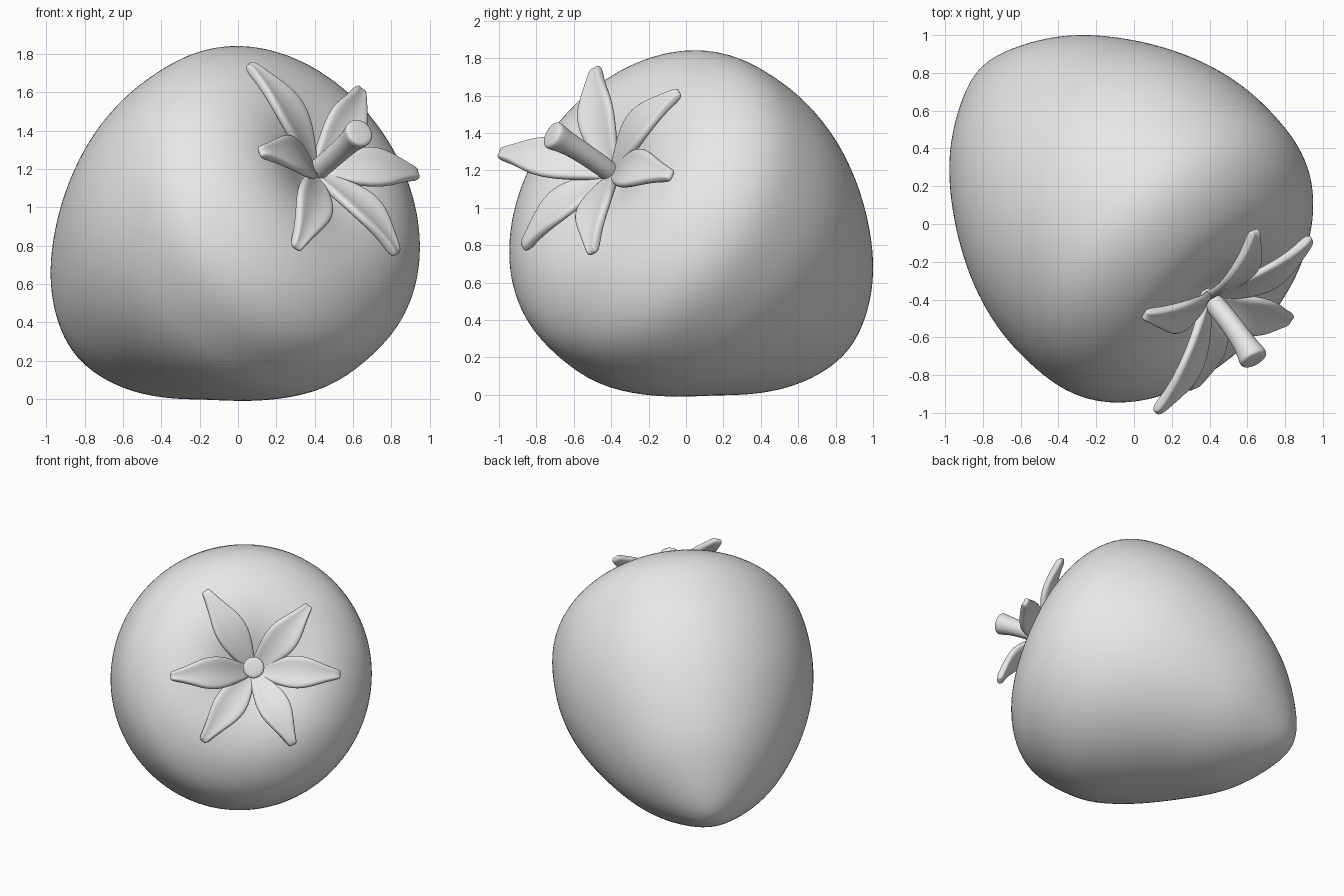
import bpy, bmesh, math
from mathutils import Vector

cube = bpy.data.objects.get("Cube")
if cube:
    bpy.data.objects.remove(cube, do_unlink=True)

grey = bpy.data.materials.new("plain_grey")
grey.use_nodes = True
grey.diffuse_color = (0.8, 0.8, 0.8, 1)
grey.node_tree.nodes["Principled BSDF"].inputs["Base Color"].default_value = (0.8, 0.8, 0.8, 1)

# Tilted frame of the fruit: axis runs from the calyx to the tip
AXIS = Vector((-0.624, 0.624, -0.469)).normalized()
UP = (Vector((0, 0, 1)) - AXIS * AXIS.z).normalized()
SIDE = AXIS.cross(UP)
CROWN = Vector((0.39, -0.38, 1.17))


def finish(name, bm, levels, thickness=0):
    """Turn a bmesh into a smooth subdivided object."""
    bmesh.ops.recalc_face_normals(bm, faces=bm.faces)
    mesh = bpy.data.meshes.new(name)
    bm.to_mesh(mesh)
    bm.free()
    mesh.polygons.foreach_set("use_smooth", [True] * len(mesh.polygons))
    mesh.materials.append(grey)
    obj = bpy.data.objects.new(name, mesh)
    bpy.context.collection.objects.link(obj)
    if thickness:
        solid = obj.modifiers.new("thickness", "SOLIDIFY")
        solid.thickness = thickness
        solid.offset = 0
    sub = obj.modifiers.new("smooth", "SUBSURF")
    sub.levels = sub.render_levels = levels
    return obj


def skin(rows, closed):
    """Join rows of points with quads; closed rows become capped rings."""
    bm = bmesh.new()
    grid = [[bm.verts.new(p) for p in row] for row in rows]
    n = len(grid[0])
    for a, b in zip(grid, grid[1:]):
        for i in range(n if closed else n - 1):
            j = (i + 1) % n
            bm.faces.new((a[i], a[j], b[j], b[i]))
    if closed:
        bm.faces.new(grid[0])
        bm.faces.new(grid[-1])
    return bm


# Fruit body: (distance along axis, radius), slightly oval and flatter underneath
profile = [(0.03, 0.02), (0.015, 0.08), (-0.03, 0.18), (-0.075, 0.31), (-0.085, 0.46),
           (-0.045, 0.62), (0.05, 0.765), (0.17, 0.87), (0.31, 0.92), (0.48, 0.933),
           (0.64, 0.933), (0.82, 0.905), (1.0, 0.85), (1.2, 0.76), (1.4, 0.64),
           (1.55, 0.525), (1.66, 0.41), (1.76, 0.285), (1.84, 0.165), (1.88, 0.07), (1.885, 0.02)]
origin = Vector((0.39, -0.375, 1.16))
SEGMENTS = 40
rings = []
for t, r in profile:
    sag = max(-0.015, min(0.11, 0.22 * (t - 0.7)))
    ring = []
    for k in range(SEGMENTS):
        ang = math.tau * k / SEGMENTS
        oval = 1 + 0.013 * math.cos(2 * (ang - 0.5))
        rad = r * oval * (1 - sag * max(0, -math.cos(ang)) ** 2)
        ring.append(origin + AXIS * t + UP * (rad * math.cos(ang)) + SIDE * (rad * math.sin(ang)))
    rings.append(ring)
finish("fruit_body", skin(rings, True), 2)

# Sepals: cupped leaves reaching from the crown to each tip
tips = [(0.05, -0.48, 1.75), (0.64, -0.03, 1.62), (0.94, -0.07, 1.17),
        (0.83, -0.5, 0.75), (0.3, -0.87, 0.78), (0.11, -1.0, 1.29)]
widths = [0.035, 0.065, 0.1, 0.12, 0.115, 0.085, 0.052, 0.03]
for number, tip in enumerate(tips, 1):
    reach = Vector(tip) - CROWN
    across = AXIS.cross(reach).normalized()
    rows = []
    for i, w in enumerate(widths):
        u = i / (len(widths) - 1)
        bulge = 0.075 * math.sin(math.pi * u)
        mid = CROWN + reach * u - AXIS * bulge
        rows.append([mid + across * (w * s) - AXIS * (0.2 * w * s * s)
                     for s in (-1, -0.5, 0, 0.5, 1)])
    finish(f"sepal_{number}", skin(rows, False), 2, 0.05)

# Stem: bent stalk with a swollen, rounded end
start, bend, end = CROWN + AXIS * 0.04, Vector((0.54, -0.54, 1.3)), Vector((0.64, -0.725, 1.395))
stations = [(0, 0.055), (0.2, 0.057), (0.4, 0.058), (0.6, 0.06), (0.8, 0.066),
            (0.92, 0.08), (0.98, 0.08), (1.0, 0.055)]
rings = []
for u, r in stations:
    centre = start * (1 - u) ** 2 + bend * (2 * u * (1 - u)) + end * u * u
    tangent = ((bend - start) * (1 - u) + (end - bend) * u).normalized()
    e1 = tangent.cross(Vector((0, 0, 1))).normalized()
    e2 = tangent.cross(e1)
    rings.append([centre + e1 * (r * math.cos(math.tau * k / 12)) + e2 * (r * math.sin(math.tau * k / 12))
                  for k in range(12)])
finish("stem", skin(rings, True), 2)
